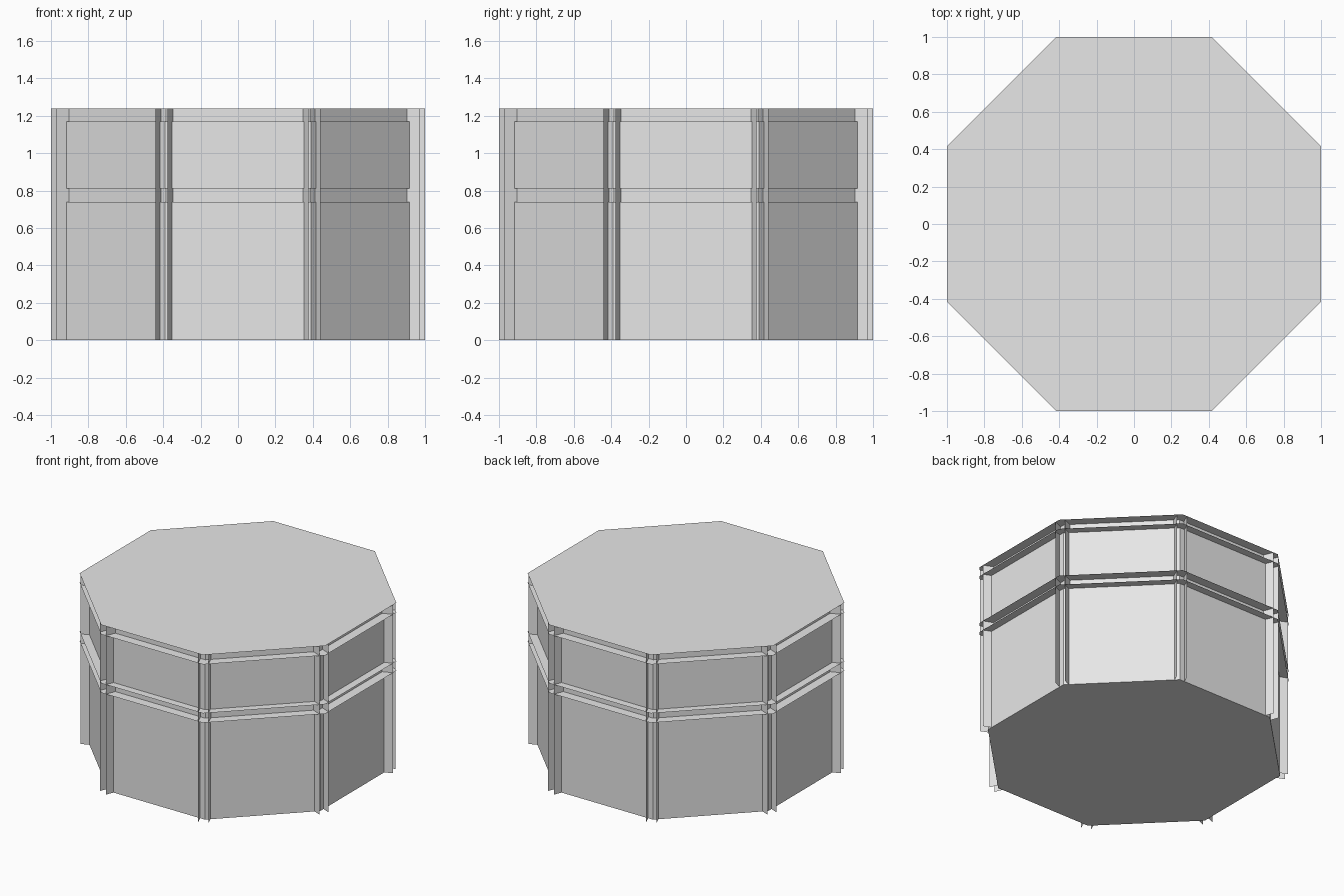
import bpy
import math
from mathutils import Vector

cube = bpy.data.objects.get("Cube")
if cube:
    bpy.data.objects.remove(cube, do_unlink=True)

HEIGHT = 1.24
OUTER, WALL, WEB = 1.0, 0.944, 0.931      # apothems of the octagons
POST_OFFSET = 0.038                       # flange distance from each corner

grey = bpy.data.materials.new("light_grey")
grey.use_nodes = True
colour = (0.8, 0.8, 0.8, 1)
grey.diffuse_color = colour
grey.node_tree.nodes["Principled BSDF"].inputs["Base Color"].default_value = colour


def add_object(name, verts, faces):
    mesh = bpy.data.meshes.new(name)
    mesh.from_pydata(verts, [], faces)
    mesh.materials.append(grey)
    obj = bpy.data.objects.new(name, mesh)
    bpy.context.collection.objects.link(obj)
    return obj


def octagon(apothem, z):
    radius = apothem / math.cos(math.pi / 8)
    angles = [math.pi / 8 + i * math.pi / 4 for i in range(8)]
    return [Vector((radius * math.cos(a), radius * math.sin(a), z)) for a in angles]


def wall_ring(name, apothem, low, high):
    verts = octagon(apothem, low) + octagon(apothem, high)
    faces = [(i, (i + 1) % 8, (i + 1) % 8 + 8, i + 8) for i in range(8)]
    add_object(name, verts, faces)


def plate(name, apothem, z, up=True):
    face = tuple(range(8)) if up else tuple(reversed(range(8)))
    add_object(name, octagon(apothem, z), [face])


def shelf(name, z):
    verts = octagon(OUTER, z) + octagon(WEB, z)
    faces = [(i, (i + 1) % 8, (i + 1) % 8 + 8, i + 8) for i in range(8)]
    add_object(name, verts, faces)


# Walls and the recessed beam webs
wall_ring("lower_wall", WALL, 0, 0.74)
wall_ring("middle_beam_web", WEB, 0.74, 0.81)
wall_ring("upper_wall", WALL, 0.81, 1.17)
wall_ring("top_beam_web", WEB, 1.17, HEIGHT)

# Floor, roof and thin horizontal beam flanges
plate("floor", WALL, 0, up=False)
plate("roof", OUTER, HEIGHT)
shelf("middle_beam_lower_flange", 0.74)
shelf("middle_beam_upper_flange", 0.81)
shelf("top_beam_lower_flange", 1.17)

# A pair of thin upright flanges at every corner
verts, faces = [], []
corners = octagon(OUTER, 0)
for i, corner in enumerate(corners):
    inward = -corner.normalized() * (OUTER - WEB) / math.cos(math.pi / 8)
    for step in (-1, 1):
        along = (corners[(i + step) % 8] - corner).normalized()
        start = corner + along * POST_OFFSET
        rise = Vector((0, 0, HEIGHT))
        n = len(verts)
        verts += [start, start + inward, start + inward + rise, start + rise]
        order = (n, n + 1, n + 2, n + 3)
        faces.append(order if step < 0 else order[::-1])
add_object("corner_post_flanges", verts, faces)
